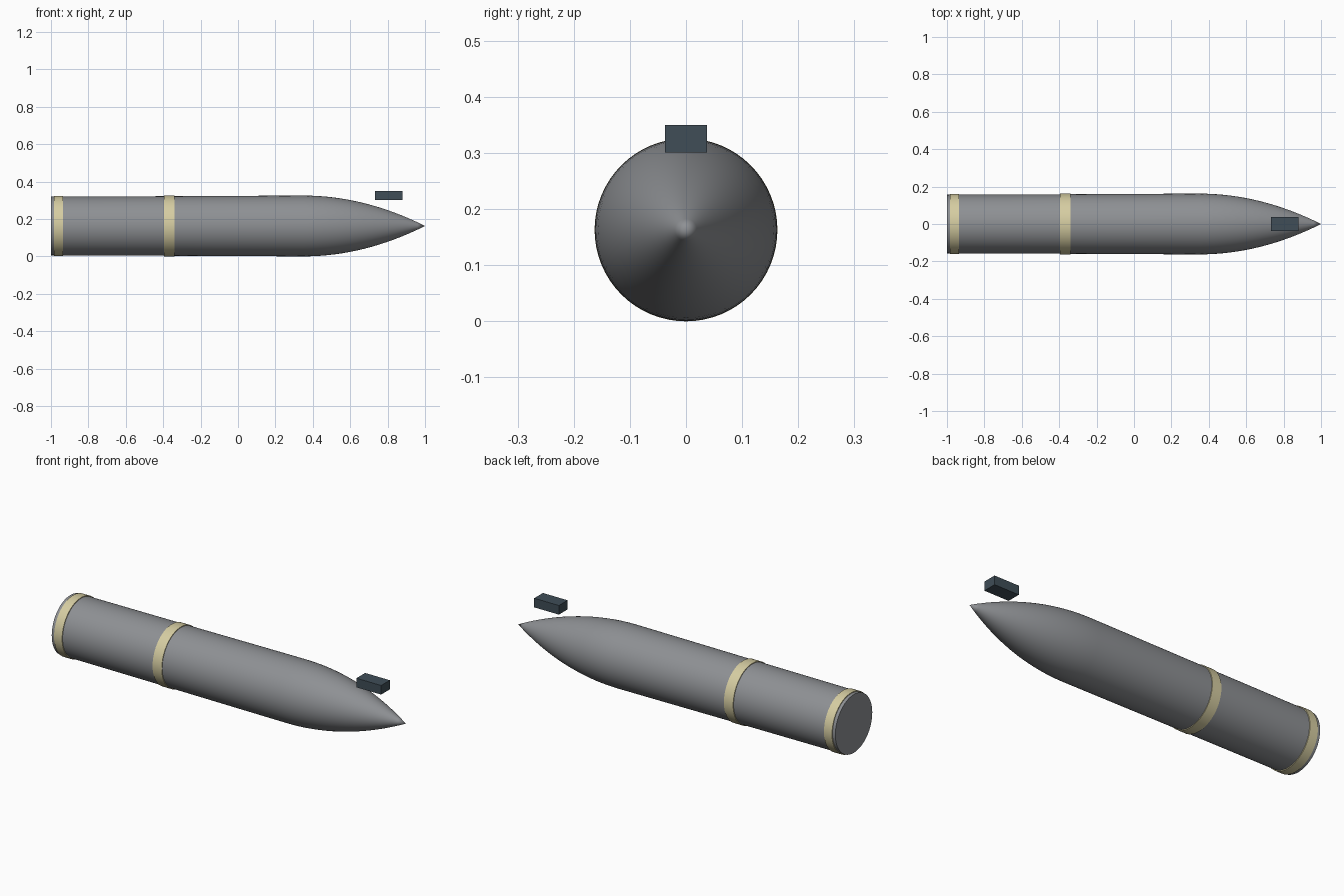
import bpy, bmesh, math

if "Cube" in bpy.data.objects:
    bpy.data.objects.remove(bpy.data.objects["Cube"])

AXIS_Z = 0.163
SIDES = 64


def material(name, rgb):
    m = bpy.data.materials.new(name)
    m.diffuse_color = (*rgb, 1.0)
    m.use_nodes = True
    m.node_tree.nodes["Principled BSDF"].inputs["Base Color"].default_value = m.diffuse_color
    return m


grey = material("steel_grey", (0.27, 0.28, 0.295))
tan = material("pale_tan", (0.67, 0.61, 0.36))
slate = material("dark_slate", (0.05, 0.075, 0.095))


def finish(name, bm, mat, angle=40):
    bmesh.ops.remove_doubles(bm, verts=bm.verts, dist=1e-5)
    bmesh.ops.recalc_face_normals(bm, faces=bm.faces)
    me = bpy.data.meshes.new(name)
    bm.to_mesh(me)
    bm.free()
    me.materials.append(mat)
    ob = bpy.data.objects.new(name, me)
    bpy.context.collection.objects.link(ob)
    bpy.ops.object.select_all(action='DESELECT')
    ob.select_set(True)
    bpy.context.view_layer.objects.active = ob
    bpy.ops.object.shade_smooth_by_angle(angle=math.radians(angle))
    return ob


def lathe(name, profile, mat):
    """Spin (x, radius) points around the long axis."""
    bm = bmesh.new()
    vs = [bm.verts.new((x, 0, AXIS_Z + r)) for x, r in profile]
    es = [bm.edges.new(pair) for pair in zip(vs, vs[1:])]
    bmesh.ops.spin(bm, geom=vs + es, cent=(0, 0, AXIS_Z), axis=(1, 0, 0),
                   angle=math.tau, steps=SIDES, use_merge=True)
    return finish(name, bm, mat)


# Body: flat tail, slightly widening barrel, curved pointed nose
nose_start, nose_r = 0.35, 0.1625
body = [(-1, 0), (-1, 0.157), (-0.4, 0.159), (0.1, 0.1615)]
for i in range(17):
    t = i / 16
    body.append((nose_start + (1 - nose_start) * t, nose_r * (1 - t * t)))
lathe("body", body, grey)

# Painted-looking raised bands
for name, x0, x1, r in (("tail_band", -0.983, -0.935, 0.1615),
                        ("middle_band", -0.395, -0.34, 0.163)):
    lathe(name, [(x0, 0.152), (x0, r), (x1, r), (x1, 0.152), (x0, 0.152)], tan)

# Small block floating above the nose
bm = bmesh.new()
bmesh.ops.create_cube(bm, size=1)
for v in bm.verts:
    v.co = (0.805 + v.co.x * 0.147, v.co.y * 0.074, 0.3255 + v.co.z * 0.049)
finish("nose_block", bm, slate)
